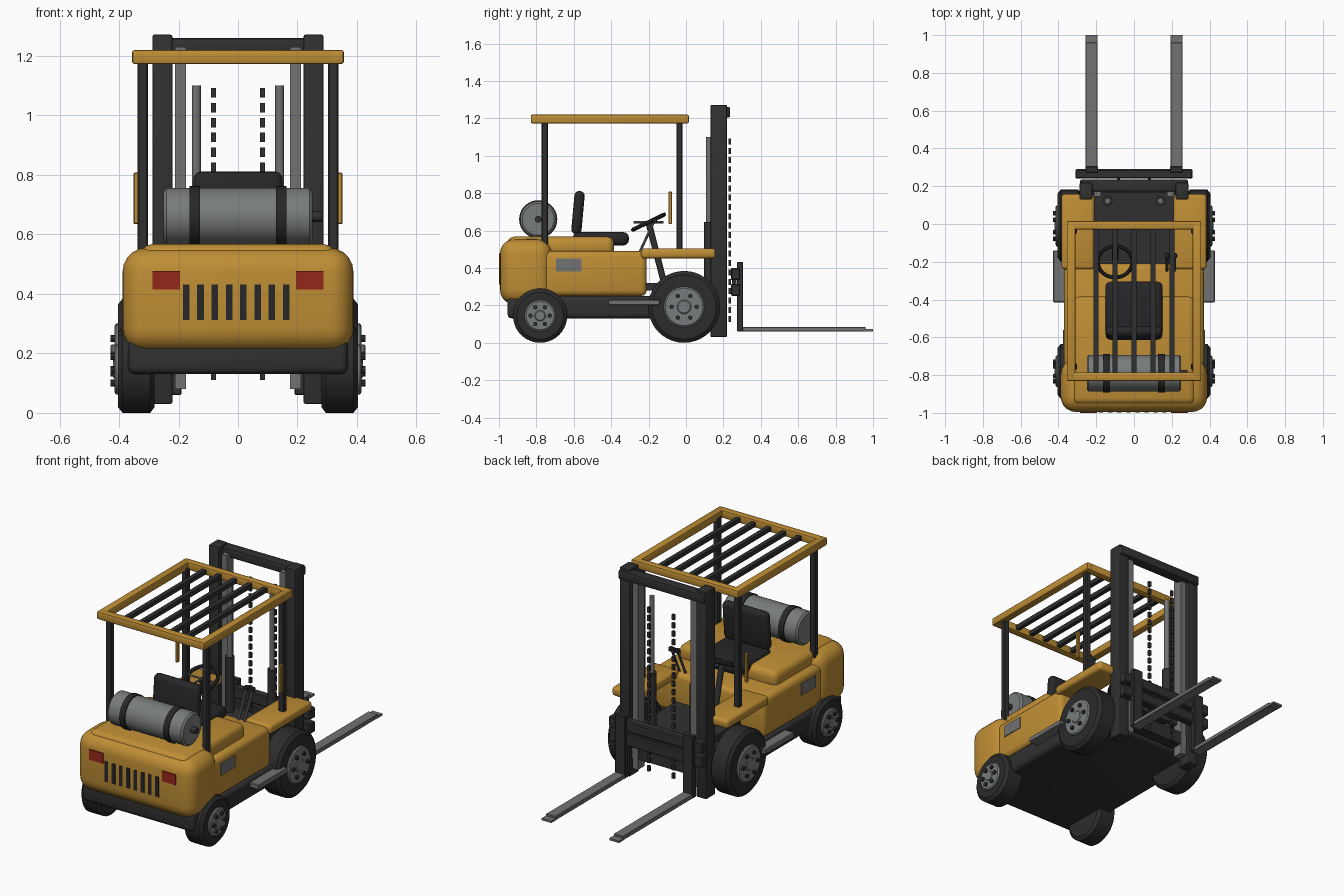
import bpy, bmesh
from math import pi, cos, sin
from mathutils import Vector, Matrix

cube = bpy.data.objects.get("Cube")
if cube:
    bpy.data.objects.remove(cube, do_unlink=True)


def material(name, r, g, b):
    m = bpy.data.materials.new(name)
    m.use_nodes = True
    m.diffuse_color = (r, g, b, 1)
    m.node_tree.nodes["Principled BSDF"].inputs["Base Color"].default_value = (r, g, b, 1)
    return m


ORANGE = material("orange paint", 0.52, 0.27, 0.035)
DARK = material("dark metal", 0.03, 0.03, 0.03)
RUBBER = material("rubber", 0.025, 0.025, 0.025)
BLACK = material("seat black", 0.02, 0.02, 0.022)
STEEL = material("steel", 0.17, 0.17, 0.17)
TANK = material("tank grey", 0.19, 0.2, 0.2)
RED = material("red lamp", 0.3, 0.02, 0.01)


def finish(name, bm, mat):
    bmesh.ops.recalc_face_normals(bm, faces=bm.faces)
    me = bpy.data.meshes.new(name)
    bm.to_mesh(me)
    bm.free()
    me.materials.append(mat)
    me.shade_smooth()
    me.set_sharp_from_angle(angle=0.6)
    ob = bpy.data.objects.new(name, me)
    bpy.context.scene.collection.objects.link(ob)
    return ob


def box(name, xs, ys, zs, mat, bevel=0.0, seg=3, tilt=0.0):
    """Box from ranges, optionally rounded and tilted about x."""
    lo, hi = Vector((xs[0], ys[0], zs[0])), Vector((xs[1], ys[1], zs[1]))
    bm = bmesh.new()
    bmesh.ops.create_cube(bm, size=1)
    bmesh.ops.scale(bm, vec=hi - lo, verts=bm.verts)
    if bevel:
        bmesh.ops.bevel(bm, geom=bm.edges[:], offset=bevel, segments=seg,
                        profile=0.5, affect='EDGES')
    bmesh.ops.rotate(bm, matrix=Matrix.Rotation(tilt, 3, 'X'), verts=bm.verts)
    bmesh.ops.translate(bm, vec=(lo + hi) / 2, verts=bm.verts)
    return finish(name, bm, mat)


def pair(name, xs, ys, zs, mat, bevel=0.0, seg=3):
    """The same box on the left (+x) and the right."""
    box("left_" + name, xs, ys, zs, mat, bevel, seg)
    box("right_" + name, (-xs[1], -xs[0]), ys, zs, mat, bevel, seg)


def rod(name, a, b, r, mat, seg=16):
    a, b = Vector(a), Vector(b)
    bm = bmesh.new()
    turn = Vector((0, 0, 1)).rotation_difference(b - a).to_matrix().to_4x4()
    bmesh.ops.create_cone(bm, cap_ends=True, segments=seg, radius1=r, radius2=r,
                          depth=(b - a).length, matrix=Matrix.Translation((a + b) / 2) @ turn)
    return finish(name, bm, mat)


def lathe(name, profile, centre, mat, steps=40):
    """Spin (x, radius) points around an x axis through centre."""
    bm = bmesh.new()
    vs = [bm.verts.new((x, 0, r)) for x, r in profile]
    es = [bm.edges.new(p) for p in zip(vs, vs[1:])]
    bmesh.ops.spin(bm, geom=vs + es, cent=(0, 0, 0), axis=(1, 0, 0), angle=2 * pi, steps=steps)
    bmesh.ops.remove_doubles(bm, verts=bm.verts, dist=0.0001)
    bmesh.ops.translate(bm, vec=centre, verts=bm.verts)
    return finish(name, bm, mat)


# Chassis and bodywork
box("chassis", (-0.37, 0.37), (-0.955, 0.12), (0.13, 0.25), DARK, 0.025)
box("floor_plate", (-0.215, 0.215), (-0.25, 0.17), (0.28, 0.32), DARK)
box("counterweight", (-0.388, 0.388), (-0.995, -0.715), (0.205, 0.555), ORANGE, 0.08, 5)
box("engine_body", (-0.37, 0.37), (-0.85, -0.21), (0.25, 0.49), ORANGE, 0.03)
box("hood", (-0.325, 0.325), (-0.955, -0.385), (0.46, 0.567), ORANGE, 0.035)
pair("fender", (0.21, 0.385), (-0.24, 0.158), (0.45, 0.505), ORANGE, 0.018)
pair("side_step", (0.34, 0.428), (-0.415, -0.14), (0.2, 0.23), STEEL, 0.004, 1)
pair("side_vent", (0.368, 0.375), (-0.695, -0.56), (0.38, 0.45), STEEL)
pair("tail_lamp", (0.195, 0.287), (-1.0, -0.991), (0.415, 0.477), RED)
for i in range(8):
    x = -0.174 + i * 0.048
    box(f"rear_vent_{i}", (x - 0.011, x + 0.011), (-0.999, -0.99), (0.312, 0.432), BLACK)

# Wheels with hubs and bolts
for side, s in (("left", 1), ("right", -1)):
    for end, y, r, hub in (("front", -0.01, 0.192, 0.108), ("rear", -0.78, 0.145, 0.083)):
        c = (0, y, r)
        name = f"{side}_{end}"
        tyre = [(0.28, 0), (0.28, r - 0.02), (0.295, r), (0.388, r),
                (0.404, r - 0.02), (0.404, hub), (0.39, hub), (0.39, 0)]
        disc = [(0.38, 0), (0.38, hub), (0.41, hub), (0.416, hub - 0.008),
                (0.416, hub * 0.35), (0.42, hub * 0.3), (0.42, 0)]
        lathe(name + "_tyre", [(s * x, q) for x, q in tyre], c, RUBBER)
        lathe(name + "_hub", [(s * x, q) for x, q in disc], c, TANK)
        for k in range(6):
            a = k * pi / 3
            by, bz = y + cos(a) * hub * 0.62, r + sin(a) * hub * 0.62
            rod(f"{name}_bolt_{k}", (s * 0.41, by, bz), (s * 0.428, by, bz), 0.012, DARK, 8)

# Overhead guard
for label, y in (("rear", -0.755), ("front", -0.035)):
    pair(label + "_post", (0.302, 0.338), (y - 0.017, y + 0.017), (0.49, 1.19), DARK, 0.005, 1)
pair("guard_rail", (0.31, 0.356), (-0.83, 0.015), (1.173, 1.22), ORANGE, 0.008, 2)
for label, y in (("rear", -0.83), ("front", -0.03)):
    box(label + "_guard_rail", (-0.35, 0.35), (y, y + 0.045), (1.173, 1.22), ORANGE, 0.008, 2)
for i in range(5):
    x = (i - 2) * 0.101
    box(f"guard_bar_{i}", (x - 0.013, x + 0.013), (-0.81, 0), (1.182, 1.208), DARK)
pair("grab_handle", (0.334, 0.352), (-0.094, -0.074), (0.635, 0.808), ORANGE, 0.004, 1)

# Gas tank with straps and valve
lathe("gas_tank", [(-0.25, 0), (-0.25, 0.085), (-0.24, 0.096), (0.24, 0.096),
                   (0.25, 0.085), (0.25, 0)], (0, -0.79, 0.66), TANK)
for label, x in (("left", 0.145), ("right", -0.145)):
    lathe(label + "_tank_strap", [(x - 0.018, 0.09), (x - 0.018, 0.102),
          (x + 0.018, 0.102), (x + 0.018, 0.09)], (0, -0.79, 0.66), BLACK)
rod("tank_valve", (0.245, -0.79, 0.66), (0.282, -0.79, 0.66), 0.018, DARK)

# Seat
box("seat_cushion", (-0.152, 0.152), (-0.605, -0.305), (0.52, 0.592), BLACK, 0.03)
box("seat_back", (-0.15, 0.15), (-0.605, -0.55), (0.58, 0.812), BLACK, 0.026, 3, -0.09)

# Steering wheel, column and levers
bm = bmesh.new()
ring = [bm.verts.new((0.092 + 0.011 * cos(k * pi / 4), 0, 0.011 * sin(k * pi / 4))) for k in range(8)]
edges = [bm.edges.new((ring[k], ring[(k + 1) % 8])) for k in range(8)]
bmesh.ops.spin(bm, geom=ring + edges, cent=(0, 0, 0), axis=(0, 0, 1), angle=2 * pi, steps=32)
bmesh.ops.remove_doubles(bm, verts=bm.verts, dist=0.0001)
bm.transform(Matrix.Translation((-0.1, -0.2, 0.645)) @ Matrix.Rotation(0.45, 4, 'X'))
finish("steering_wheel", bm, BLACK)
rod("steering_spoke_across", (-0.185, -0.2, 0.645), (-0.015, -0.2, 0.645), 0.006, STEEL, 8)
rod("steering_spoke_along", (-0.1, -0.28, 0.645), (-0.1, -0.12, 0.645), 0.006, STEEL, 8)
rod("steering_column", (-0.1, -0.2, 0.645), (-0.1, -0.115, 0.31), 0.017, DARK)
for i, x in enumerate((0.175, 0.215)):
    rod(f"lever_{i}", (x, -0.25, 0.48), (x, -0.17, 0.65), 0.007, STEEL, 8)
    box(f"lever_knob_{i}", (x - 0.014, x + 0.014), (-0.182, -0.154), (0.638, 0.666), BLACK, 0.009, 2)

# Mast with lift cylinders and chains
pair("mast_upright", (0.22, 0.288), (0.13, 0.22), (0.03, 1.272), DARK, 0.008, 2)
pair("inner_rail", (0.175, 0.212), (0.145, 0.205), (0.08, 1.23), STEEL)
box("mast_top_bar", (-0.285, 0.285), (0.172, 0.236), (1.205, 1.26), DARK, 0.008, 2)
box("mast_lower_bar", (-0.23, 0.23), (0.135, 0.2), (0.14, 0.22), DARK)
for label, s in (("left", 1), ("right", -1)):
    x = s * 0.14
    rod(label + "_lift_cylinder", (x, 0.122, 0.15), (x, 0.122, 0.645), 0.026, DARK)
    rod(label + "_lift_piston", (x, 0.122, 0.64), (x, 0.122, 1.1), 0.015, STEEL)
    for k in range(20):
        z = 0.11 + k * 0.05
        box(f"{label}_chain_link_{k}", (s * 0.082 - 0.008, s * 0.082 + 0.008),
            (0.227, 0.241), (z, z + 0.032), DARK)

# Carriage and forks
box("carriage_plate", (-0.2, 0.2), (0.245, 0.27), (0.25, 0.4), DARK)
for label, z in (("lower", 0.25), ("upper", 0.335)):
    box(label + "_carriage_bar", (-0.31, 0.31), (0.24, 0.29), (z, z + 0.065), DARK, 0.006, 1)
pair("fork_shank", (0.19, 0.258), (0.272, 0.306), (0.06, 0.432), DARK, 0.004, 1)
pair("fork_blade", (0.192, 0.256), (0.28, 0.96), (0.06, 0.085), STEEL, 0.003, 1)
pair("fork_tip", (0.192, 0.256), (0.95, 1.0), (0.061, 0.073), STEEL)
